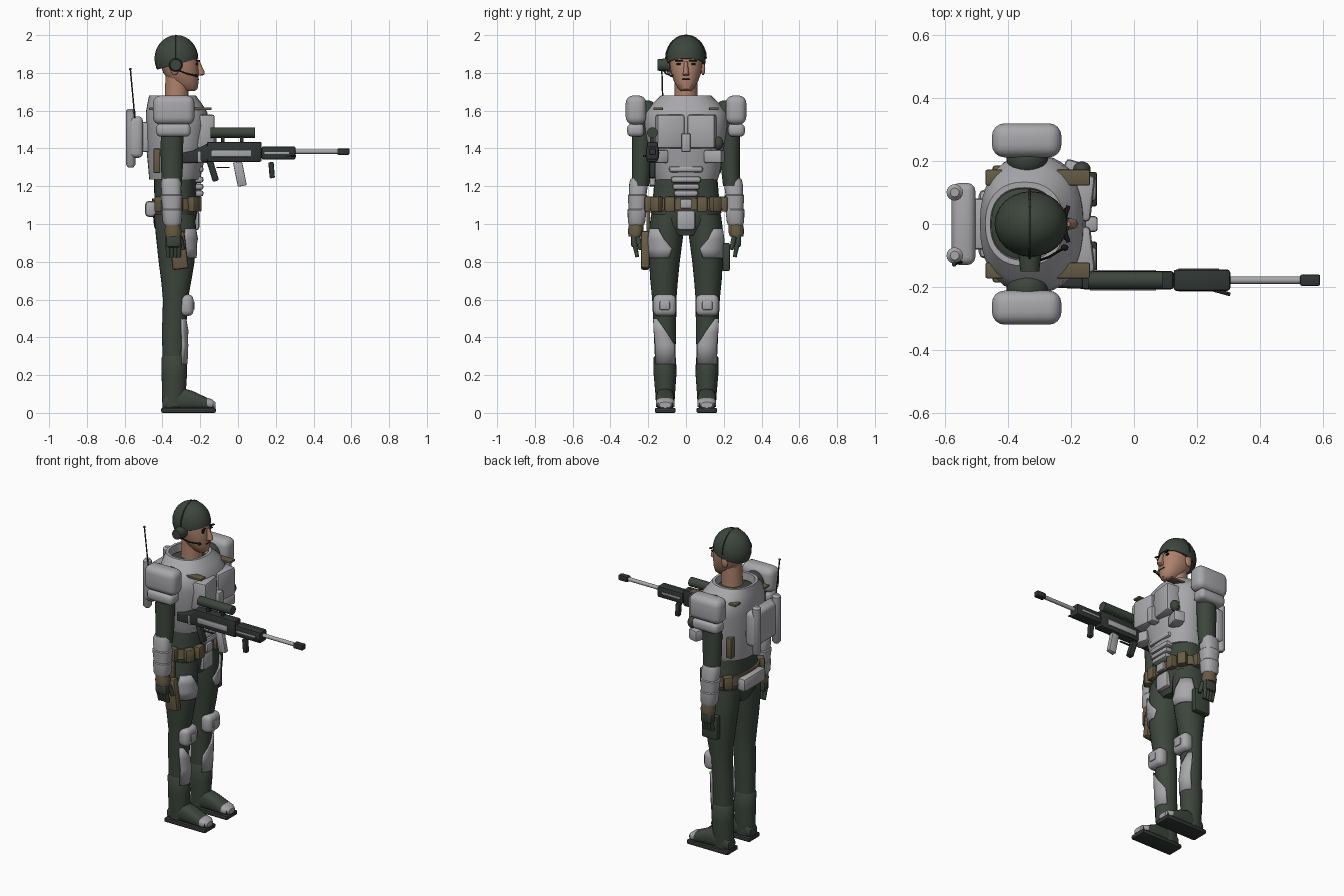
import bpy, bmesh, math
from mathutils import Vector, Matrix

def material(name, rgb):
    m = bpy.data.materials.new(name)
    m.diffuse_color = (*rgb, 1)
    return m

GREEN = material("fatigue green", (.046, .06, .046))
GREY = material("armor grey", (.39, .39, .41))
BROWN = material("webbing brown", (.135, .105, .06))
SKIN = material("skin", (.42, .22, .15))
DARK = material("gunmetal", (.03, .036, .033))
BLACK = material("black", (.008, .008, .008))

def finish(name, bm, mat, angle=40):
    bmesh.ops.recalc_face_normals(bm, faces=bm.faces)
    me = bpy.data.meshes.new(name)
    bm.to_mesh(me)
    bm.free()
    me.materials.append(mat)
    ob = bpy.data.objects.new(name, me)
    bpy.context.collection.objects.link(ob)
    bpy.ops.object.select_all(action='DESELECT')
    bpy.context.view_layer.objects.active = ob
    ob.select_set(True)
    bpy.ops.object.shade_smooth_by_angle(angle=math.radians(angle))
    return ob

def box(name, c, size, mat, bevel=.01, rot=(0, 0, 0), seg=2):
    bm = bmesh.new()
    bmesh.ops.create_cube(bm, size=1)
    bmesh.ops.scale(bm, vec=size, verts=bm.verts)
    if bevel:
        bmesh.ops.bevel(bm, geom=bm.edges[:], offset=min(bevel, min(size) * .48),
                        segments=seg, profile=.5, affect='EDGES')
    ob = finish(name, bm, mat)
    ob.location, ob.rotation_euler = c, rot
    return ob

def ball(name, c, r, mat, cut=None):
    bm = bmesh.new()
    bmesh.ops.create_uvsphere(bm, u_segments=24, v_segments=16, radius=1)
    bmesh.ops.scale(bm, vec=r, verts=bm.verts)
    bmesh.ops.translate(bm, vec=c, verts=bm.verts)
    if cut:  # keep the side the plane normal points to
        bmesh.ops.bisect_plane(bm, geom=bm.verts[:] + bm.edges[:] + bm.faces[:],
                               plane_co=cut[0], plane_no=cut[1], clear_inner=True)
        bmesh.ops.holes_fill(bm, edges=bm.edges)
    return finish(name, bm, mat)

def rod(name, a, b, r, mat, r2=None, n=16):
    a, b = Vector(a), Vector(b)
    bm = bmesh.new()
    m = Matrix.Translation((a + b) / 2) @ (b - a).to_track_quat('Z', 'Y').to_matrix().to_4x4()
    bmesh.ops.create_cone(bm, cap_ends=True, segments=n, radius1=r,
                          radius2=r if r2 is None else r2, depth=(b - a).length, matrix=m)
    return finish(name, bm, mat)

def loft(name, rings, mat, axis='z', p=2.0, n=28):
    """rings: (level, centre u, centre v, radius u, radius v); u,v = x,y or y,z"""
    bm = bmesh.new()
    rows = []
    for l, cu, cv, ru, rv in rings:
        row = []
        for i in range(n):
            t = 2 * math.pi * i / n
            c, s = math.cos(t), math.sin(t)
            u = cu + ru * math.copysign(abs(c) ** (2 / p), c)
            v = cv + rv * math.copysign(abs(s) ** (2 / p), s)
            row.append(bm.verts.new((u, v, l) if axis == 'z' else (l, u, v)))
        rows.append(row)
    for a, b in zip(rows, rows[1:]):
        for i in range(n):
            bm.faces.new((a[i], a[(i + 1) % n], b[(i + 1) % n], b[i]))
    bm.faces.new(rows[0])
    bm.faces.new(rows[-1])
    return finish(name, bm, mat)

def shell(name, rings, mat, side, n=10):
    """curved guard; rings: (z, cx, cy, rx, ry, start angle, end angle), 0 = forward"""
    bm = bmesh.new()
    rows = [[bm.verts.new((cx + rx * math.cos(t), side * (cy + ry * math.sin(t)), z))
             for t in (math.radians(a + (b - a) * i / n) for i in range(n + 1))]
            for z, cx, cy, rx, ry, a, b in rings]
    for a, b in zip(rows, rows[1:]):
        for i in range(n):
            bm.faces.new((a[i], a[i + 1], b[i + 1], b[i]))
    ob = finish(name, bm, mat)
    mod = ob.modifiers.new("thickness", 'SOLIDIFY')
    mod.thickness, mod.offset = .014, 0
    return ob

# head, neck and face
loft("neck", [(1.6, -.325, 0, .066, .064), (1.7, -.325, 0, .062, .06), (1.82, -.32, 0, .062, .06)], SKIN)
loft("head", [(1.703, -.255, 0, .025, .025), (1.715, -.262, 0, .048, .04), (1.75, -.283, 0, .074, .062),
              (1.8, -.302, 0, .094, .08), (1.86, -.312, 0, .1, .088), (1.92, -.32, 0, .09, .085),
              (1.96, -.32, 0, .05, .05)], SKIN, p=2.2)
ball("cap", (-.326, 0, 1.875), (.116, .104, .125), GREEN, ((-.326, 0, 1.845), (-.27, 0, 1)))
loft("nose", [(1.785, -.212, 0, .022, .014), (1.792, -.203, 0, .026, .018), (1.808, -.2, 0, .022, .014),
              (1.86, -.214, 0, .012, .009)], SKIN, n=12)
box("mouth", (-.212, 0, 1.766), (.012, .04, .006), BLACK, .002)
for s in (1, -1):
    box("eye", (-.219, s * .037, 1.847), (.012, .026, .011), BLACK, .003, (0, 0, -s * .3))
    box("eyebrow", (-.214, s * .038, 1.864), (.014, .042, .007), BLACK, .002, (0, 0, -s * .3))
    ball("ear", (-.335, s * .09, 1.822), (.022, .012, .034), SKIN)

# headset
rod("earphone", (-.33, -.088, 1.842), (-.33, -.15, 1.842), .037, GREEN, .03)
boom = [(-.33, -.125, 1.82), (-.27, -.105, 1.795), (-.22, -.075, 1.785)]
for a, b in zip(boom, boom[1:]):
    rod("mic_boom", a, b, .004, BLACK, n=8)
ball("microphone", boom[-1], (.012, .01, .008), BLACK)
band = [(-.33, -.107 * math.cos(t), 1.875 + .124 * math.sin(t)) for t in (math.pi * i / 12 for i in range(13))]
for a, b in zip(band, band[1:]):
    rod("headband", a, b, .004, DARK, n=6)

# torso: shirt, armor and collar
loft("shirt", [(.94, -.335, 0, .09, .07), (.99, -.335, 0, .11, .15), (1.06, -.333, 0, .118, .187),
               (1.14, -.33, 0, .113, .175), (1.26, -.33, 0, .115, .165)], GREEN, p=2.3)
loft("undershirt", [(1.5, -.345, 0, .1, .11), (1.63, -.345, 0, .11, .12), (1.655, -.34, 0, .075, .075)], GREEN)
loft("chest_armor", [(1.235, -.335, 0, .135, .168), (1.27, -.333, 0, .14, .18), (1.4, -.325, 0, .16, .2),
                     (1.52, -.32, 0, .168, .22), (1.59, -.325, 0, .163, .218), (1.635, -.335, 0, .145, .18),
                     (1.68, -.347, 0, .124, .133), (1.68, -.347, 0, .108, .115), (1.62, -.347, 0, .104, .11)],
     GREY, p=2.3, n=36)
box("sternum_plate", (-.145, 0, 1.43), (.06, .05, .1), GREY)
for z, w in ((1.29, .18), (1.235, .16), (1.197, .145), (1.162, .13)):
    box("abdomen_plate", (-.212, 0, z), (.06, w, .034), GREY, .015)
for s in (1, -1):
    box("chest_plate", (-.18, s * .085, 1.49), (.1, .148, .18), GREY, .015, (0, 0, -s * .12))
    box("chest_pouch", (-.195, s * .15, 1.357), (.07, .1, .07), GREY, .012, (0, 0, -s * .3))
    box("shoulder_strap", (-.305, s * .147, 1.61), (.33, .05, .014), BROWN, .004)
    box("side_strap", (-.43, s * .165, 1.335), (.035, .04, .13), BROWN, .006)
    box("shoulder_pad", (-.34, s * .265, 1.603), (.22, .108, .155), GREY, .04, seg=4)
    box("shoulder_pad_lower", (-.342, s * .267, 1.497), (.182, .09, .07), GREY, .025, seg=3)
    ball("shoulder_joint", (-.338, s * .205, 1.585), (.066, .06, .07), GREEN)
ball("radio_speaker", (-.165, .172, 1.427), (.028, .026, .036), GREEN)

# backpack with tubes and antenna
box("backpack", (-.54, 0, 1.46), (.075, .26, .22), GREY, .025, seg=3)
box("backpack_mount", (-.49, 0, 1.46), (.06, .16, .16), GREY)
for s in (1, -1):
    loft("pack_tube", [(1.3, -.568, s * .1, .014, .014), (1.315, -.568, s * .1, .026, .026),
                       (1.597, -.568, s * .1, .026, .026), (1.61, -.568, s * .1, .014, .014)], GREY, n=16)
rod("antenna", (-.545, -.12, 1.55), (-.57, -.128, 1.82), .004, DARK, n=8)
ball("antenna_tip", (-.57, -.128, 1.82), (.007, .007, .007), DARK)

# belt and pouches
loft("belt", [(1.075, -.332, 0, .126, .197), (1.135, -.332, 0, .123, .19)], BROWN, p=2.3)
box("buckle", (-.203, 0, 1.107), (.02, .06, .05), GREY, .006)
box("rear_pouch", (-.462, 0, 1.08), (.06, .22, .085), GREY, .02)
box("groin_plate", (-.225, 0, 1.02), (.04, .1, .105), GREY, .015)
for s in (1, -1):
    for x, y, turn in ((-.215, .085, 0), (-.235, .155, .6), (-.32, .197, 1.57), (-.41, .165, 2.4)):
        box("belt_pouch", (x, s * y, 1.105), (.045, .055, .08), BROWN, .008, (0, 0, s * turn))

# arms
for s in (1, -1):
    loft("upper_arm", [(1.2, -.35, s * .242, .052, .046), (1.3, -.35, s * .235, .058, .05),
                       (1.42, -.35, s * .234, .06, .052), (1.55, -.345, s * .235, .058, .05)], GREEN)
    loft("forearm_guard", [(.995, -.348, s * .262, .042, .04), (1.01, -.348, s * .262, .05, .046),
                           (1.075, -.35, s * .259, .054, .05), (1.08, -.35, s * .258, .05, .046),
                           (1.15, -.352, s * .256, .058, .052), (1.155, -.352, s * .256, .052, .047),
                           (1.22, -.355, s * .25, .054, .05), (1.24, -.355, s * .248, .046, .044)], GREY, p=2.5)
    loft("glove_cuff", [(.935, -.343, s * .268, .042, .036), (.96, -.343, s * .266, .046, .042),
                        (1.0, -.346, s * .264, .04, .038)], BROWN)
    box("hand", (-.342, s * .268, .915), (.082, .048, .08), GREEN, .016)
    for i in range(4):
        rod("finger", (-.372 + i * .02, s * .272, .895), (-.37 + i * .019, s * .258, .825), .013, GREEN, .01, 10)
    rod("thumb", (-.305, s * .255, .93), (-.292, s * .24, .865), .014, GREEN, .011, 10)

# legs, guards and boots
for s in (1, -1):
    loft("leg", [(1.05, -.335, s * .1, .11, .085), (.93, -.328, s * .108, .106, .092), (.8, -.325, s * .114, .095, .081),
                 (.7, -.327, s * .116, .08, .073), (.6, -.331, s * .115, .066, .064),
                 (.45, -.338, s * .112, .064, .06), (.26, -.34, s * .11, .06, .053)], GREEN)
    shell("thigh_guard", [(.82, -.325, .114, .099, .086, -15, 70), (.87, -.326, .112, .103, .09, -25, 70),
                          (.92, -.328, .108, .11, .096, 5, 68), (.975, -.33, .105, .112, .095, 25, 62)], GREY, s)
    box("knee_pad", (-.273, s * .113, .57), (.075, .122, .115), GREY, .03, seg=3)
    box("knee_cap", (-.24, s * .113, .568), (.02, .055, .045), GREY, .006)
    shell("shin_guard", [(.26, -.34, .11, .066, .059, -55, 55), (.36, -.339, .111, .069, .063, -50, 50),
                         (.43, -.338, .112, .07, .065, -5, 55), (.5, -.336, .113, .07, .066, 38, 58)], GREY, s)
    loft("boot_shaft", [(.03, -.34, s * .11, .06, .048), (.1, -.34, s * .11, .063, .052), (.2, -.337, s * .111, .067, .06),
                        (.29, -.338, s * .112, .068, .06), (.302, -.338, s * .112, .06, .053)], GREEN)
    loft("boot_foot", [(-.4, s * .11, .05, .035, .03), (-.38, s * .11, .06, .045, .045), (-.29, s * .11, .072, .048, .058),
                       (-.24, s * .11, .066, .05, .05), (-.17, s * .11, .05, .05, .033), (-.13, s * .11, .042, .04, .022)],
         GREEN, 'x', 2.6)
    loft("toe_cap", [(-.165, s * .11, .05, .049, .03), (-.14, s * .11, .047, .045, .026),
                     (-.12, s * .11, .042, .03, .015)], GREY, 'x', 2.6)
    box("sole", (-.262, s * .11, .0135), (.29, .11, .027), DARK, .008)

# holster on the right thigh, pouch on the left
box("holster", (-.315, -.216, .86), (.085, .045, .2), BROWN, .012, (0, -.12, 0))
box("holster_strap", (-.325, -.2, 1.0), (.04, .02, .14), BROWN, .004)
box("thigh_pouch", (-.325, .212, .825), (.11, .04, .15), GREEN, .01)

# rifle
Y = -.178
box("rifle_body", (-.02, Y, 1.382), (.29, .058, .105), DARK, .008)
loft("rifle_stock", [(-.29, Y, 1.35, .022, .028), (-.24, Y, 1.355, .024, .032), (-.15, Y, 1.38, .028, .052)], DARK, 'x', 5)
box("rifle_panel", (-.035, Y, 1.373), (.21, .066, .034), GREY, .003)
box("handguard", (.215, Y, 1.376), (.18, .068, .07), DARK, .01)
box("handguard_slot", (.205, Y, 1.376), (.13, .073, .012), GREY, .002)
rod("barrel", (.29, Y, 1.383), (.54, Y, 1.383), .012, GREY)
box("muzzle", (.558, Y, 1.383), (.064, .036, .034), DARK, .006)
rod("scope", (-.145, Y, 1.484), (.09, Y, 1.484), .028, GREEN)
for x in (-.08, .02):
    box("scope_mount", (x, Y, 1.445), (.018, .025, .04), DARK, .002)
box("pistol_grip", (-.133, Y, 1.28), (.034, .035, .11), DARK, .006, (0, -.3, 0))
box("trigger_guard", (-.08, Y, 1.3), (.07, .012, .006), DARK, .001)
box("magazine", (.01, Y, 1.265), (.048, .03, .13), GREY, .004, (0, -.2, 0))
box("fore_grip", (.178, Y, 1.285), (.028, .03, .085), DARK, .006, (0, -.08, 0))
rod("bolt_handle", (.25, Y - .03, 1.36), (.305, Y - .045, 1.36), .006, DARK, n=8)
